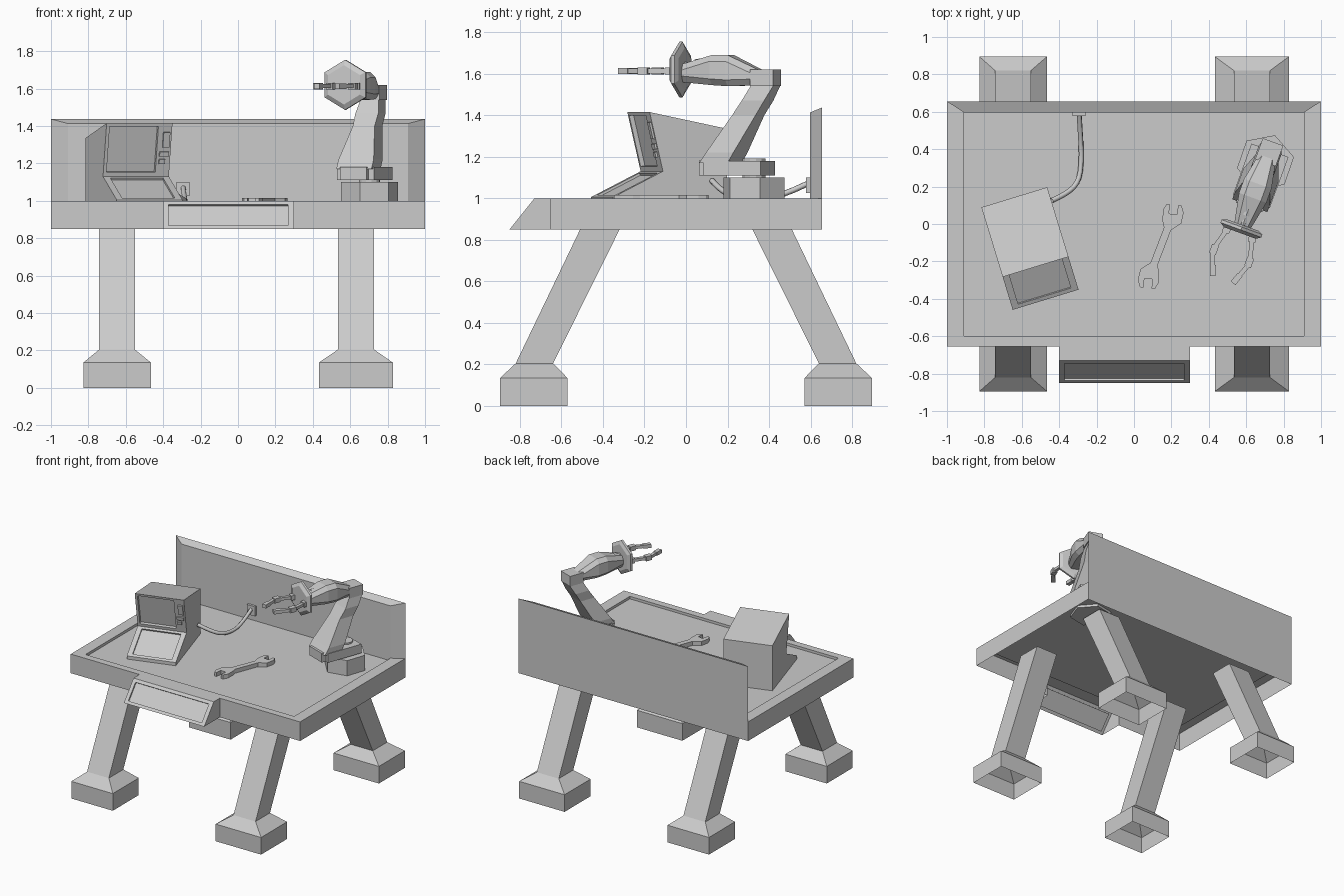
import bpy, bmesh
from math import radians, cos, sin, pi
from mathutils import Matrix, Vector

if "Cube" in bpy.data.objects:
    bpy.data.objects.remove(bpy.data.objects["Cube"])


def mesh(name, verts, faces, M=None):
    bm = bmesh.new()
    vs = [bm.verts.new(v) for v in verts]
    for f in faces:
        bm.faces.new([vs[i] for i in f])
    bmesh.ops.remove_doubles(bm, verts=bm.verts, dist=1e-5)
    bmesh.ops.recalc_face_normals(bm, faces=bm.faces)
    me = bpy.data.meshes.new(name)
    bm.to_mesh(me)
    bm.free()
    ob = bpy.data.objects.new(name, me)
    bpy.context.collection.objects.link(ob)
    if M:
        ob.matrix_world = M
    return ob


def loft(name, rings, M=None, start=True, end=True):
    """Skin a list of equal-length rings, with optional end caps."""
    n = len(rings[0])
    verts = [p for r in rings for p in r]
    faces = [(k * n + i, k * n + (i + 1) % n, (k + 1) * n + (i + 1) % n, (k + 1) * n + i)
             for k in range(len(rings) - 1) for i in range(n)]
    if start:
        faces.append(tuple(range(n)))
    if end:
        faces.append(tuple(range(len(verts) - n, len(verts))))
    return mesh(name, verts, faces, M)


def rect(x0, x1, y0, y1, z):
    return [(x0, y0, z), (x1, y0, z), (x1, y1, z), (x0, y1, z)]


def box(name, x, y, z, M=None):
    return loft(name, [rect(*x, *y, z[0]), rect(*x, *y, z[1])], M)


def ngon(n, r, z, a0=0, c=(0, 0)):
    return [(c[0] + r * cos(a0 + 2 * pi * i / n), c[1] + r * sin(a0 + 2 * pi * i / n), z) for i in range(n)]


def recess(V, F, corners, u, v, d, rim=True):
    """Sunken (d>0) or raised (d<0) panel in the quad bl, br, tr, tl."""
    bl, br, tr, tl = [Vector(c) for c in corners]
    nrm = (br - bl).cross(tl - bl).normalized()
    at = lambda s, t: bl.lerp(br, s).lerp(tl.lerp(tr, s), t)
    inner = [at(u[0], v[0]), at(u[1], v[0]), at(u[1], v[1]), at(u[0], v[1])]
    b = len(V)
    V += [bl, br, tr, tl] + inner + [p - nrm * d for p in inner]
    for i in range(4):
        j = (i + 1) % 4
        if rim:
            F.append((b + i, b + j, b + 4 + j, b + 4 + i))
        F.append((b + 4 + i, b + 4 + j, b + 8 + j, b + 8 + i))
    F.append((b + 8, b + 9, b + 10, b + 11))


# table top: open-bottomed shell with sunken work surface and sloped front panel
Y = 0.655
top = [(-1, -Y), (-.4, -Y), (-.4, -.73), (.3, -.73), (.3, -Y), (1, -Y), (1, Y), (-1, Y)]
low = [(x, -.85 if y == -.73 else y) for x, y in top]
V = [(x, y, 1) for x, y in top] + [(x, y, .85) for x, y in low]
V += rect(-.91, .91, -.6, .6, 1) + rect(-.91, .91, -.6, .6, .98)
F = [(i, (i + 1) % 8, 8 + (i + 1) % 8, 8 + i) for i in range(8) if i != 2]
F += [(0, 1, 2, 3, 4, 5, 17, 16), (5, 6, 18, 17), (6, 7, 19, 18), (7, 0, 16, 19), (20, 21, 22, 23)]
F += [(16 + i, 16 + (i + 1) % 4, 20 + (i + 1) % 4, 20 + i) for i in range(4)]
recess(V, F, [(-.4, -.85, .85), (.3, -.85, .85), (.3, -.73, 1), (-.4, -.73, 1)], (.04, .955), (.12, .87), .012)
mesh("table_top", V, F)

# backboard with bevelled front edge
loft("backboard", [[(-1, Y, 1), (1, Y, 1), (1, Y, 1.437), (-1, Y, 1.437)],
                   [(-.91, .597, .98), (.91, .597, .98), (.91, .597, 1.413), (-.91, .597, 1.413)]])

# splayed legs and hollow feet
for side, x0, x1, f0, f1 in (("left", -.742, -.552, -.827, -.465), ("right", .535, .727, .432, .828)):
    for end, s in (("front", -1), ("back", 1)):
        loft(f"{end}_{side}_leg", [rect(x0, x1, s * .82, s * .64, .205),
                                   rect(x0, x1, s * .462, s * .27, .95)])
        loft(f"{end}_{side}_foot", [rect(f0, f1, s * .895, s * .572, 0),
                                    rect(f0, f1, s * .895, s * .572, .135),
                                    rect(x0, x1, s * .82, s * .64, .205)], start=False)

# terminal with recessed screen and keyboard panel
T = Matrix.Translation((-.64, .143, 0)) @ Matrix.Rotation(radians(17), 4, 'Z')
prof = [(0, .98), (0, 1.335), (-.389, 1.415), (-.322, 1.13), (-.573, 1.005), (-.573, .98)]
W = .184
V = [(-W, y, z) for y, z in prof] + [(W, y, z) for y, z in prof]
F = [tuple(range(6)), tuple(range(6, 12))]
F += [(i, (i + 1) % 6, 6 + (i + 1) % 6, 6 + i) for i in (0, 1, 4, 5)]
screen = [V[3], V[9], V[8], V[2]]
recess(V, F, screen, (.05, .79), (.08, .94), .022)
recess(V, F, [V[4], V[10], V[9], V[3]], (.1, .9), (.08, .93), .012)
mesh("terminal", V, F, T)
for i, (u, v) in enumerate([((.87, .97), (.55, .83)), ((.83, .97), (.38, .47)), ((.83, .92), (.24, .33))]):
    V, F = [], []
    recess(V, F, screen, u, v, -.01, rim=False)
    mesh(f"terminal_button_{i + 1}", V, F, T)

# cable to wall socket
cu = bpy.data.curves.new("cable", 'CURVE')
cu.dimensions = '3D'
cu.bevel_depth, cu.bevel_resolution, cu.resolution_u = .014, 1, 3
path = [(-.44, .125, 1.085), (-.37, .155, 1.05), (-.295, .22, 1.01), (-.28, .34, .995),
        (-.285, .46, 1.01), (-.293, .585, 1.07)]
sp = cu.splines.new('NURBS')
sp.points.add(len(path) - 1)
for p, c in zip(sp.points, path):
    p.co = (*c, 1)
sp.order_u, sp.use_endpoint_u = 3, True
bpy.context.collection.objects.link(bpy.data.objects.new("cable", cu))
box("wall_socket", (-.328, -.258), (.578, .6), (1.025, 1.1))

# paper sheets
paper = [(-.31, -.1), (-.225, -.13), (-.27, -.46), (.28, -.545), (.285, -.49), (.865, -.425),
         (.82, .035), (.64, .015), (.53, .1), (-.16, .345)]
mesh("paper_sheets", [(x, y, .983) for x, y in paper], [tuple(range(len(paper)))])

# open-ended wrench: one jaw outline, turned half way round for the other end
jaw = [(.05, .14), (.056, .2), (.04, .235), (.022, .235), (.022, .185),
       (-.022, .185), (-.022, .235), (-.04, .235), (-.056, .2), (-.05, .14)]
R = Matrix.Rotation(radians(14), 2)
c = Vector((0, .18))
half = [(.02, .1)] + [tuple(R @ (Vector(p) - c) + c) for p in jaw] + [(-.02, .1)]
outline = half + [(-x, -y) for x, y in half]
loft("wrench", [[(x, y, z) for x, y in outline] for z in (.983, 1.015)],
     Matrix.Translation((.143, -.12, 0)) @ Matrix.Rotation(radians(-21), 4, 'Z'))

# robot arm: local x points forward along the arm
A = Matrix.Translation((.703, .328, 0)) @ Matrix.Rotation(radians(-110), 4, 'Z')
h = radians(121)
loft("arm_base", [ngon(6, .155, .96, h), ngon(6, .155, 1.1, h)], A)
loft("arm_pivot", [ngon(12, .057, 1.1), ngon(12, .057, 1.192)], A)
loft("arm_turntable", [rect(-.07, .22, -.105, .105, z) for z in (1.11, 1.18)], A)
box("arm_shoulder", (.14, .255), (-.075, .075), (1.11, 1.182), A)
loft("lower_arm", [rect(.10, .245, -.1, .1, 1.17), rect(.07, .21, -.1, .1, 1.22),
                   rect(-.03, .09, -.062, .062, 1.40), rect(-.075, .04, -.065, .065, 1.47),
                   rect(-.115, .0, -.05, .05, 1.54)], A)


def section(a, z0, z1, b):
    c = b * .6
    return [(a, -c, z0), (a, c, z0), (a, b, z0 + .03), (a, b, z1 - .03), (a, c, z1), (a, -c, z1),
            (a, -b, z1 - .03), (a, -b, z0 + .03)]


box("arm_elbow", (-.118, 0), (-.058, .058), (1.54, 1.62), A)
loft("forearm", [section(-.03, 1.545, 1.62, .048), section(.12, 1.54, 1.69, .078),
                 section(.2, 1.545, 1.69, .078), section(.365, 1.56, 1.645, .045)], A)
P = A @ Matrix.Translation((.17, 0, 1.655)) @ Matrix.Rotation(radians(94), 4, 'Y')
loft("wrist_piston", [ngon(8, .025, 0), ngon(8, .025, .13), ngon(8, .014, .13), ngon(8, .014, .2)], P)


# hexagonal hand plate and two jointed fingers
def hexring(a, r):
    return [(a, y, 1.62 + x) for x, y, _ in ngon(6, r, 0)]


loft("hand_plate", [hexring(.355, .105), hexring(.367, .134), hexring(.383, .134), hexring(.4, .105)], A)


def link(name, p, q, w, t):
    d = Vector(q) - Vector(p)
    M = A @ Matrix.Translation((*p, 1.613)) @ Matrix.Rotation(-d.angle_signed(Vector((1, 0))) * -1, 4, 'Z')
    box(name, (0, d.length), (-w, w), (-t, t), M)


for side, s in (("left", -1), ("right", 1)):
    link(f"{side}_finger_root", (.39, s * .07), (.425, s * .075), .02, .018)
    link(f"{side}_finger_inner", (.42, s * .075), (.525, s * .103), .012, .011)
    link(f"{side}_finger_knuckle", (.505, s * .1), (.555, s * .1), .019, .018)
    link(f"{side}_finger_outer", (.55, s * .1), (.615, s * .075), .012, .011)
    link(f"{side}_finger_tip", (.61, s * .077), (.665, s * .058), .016, .014)
